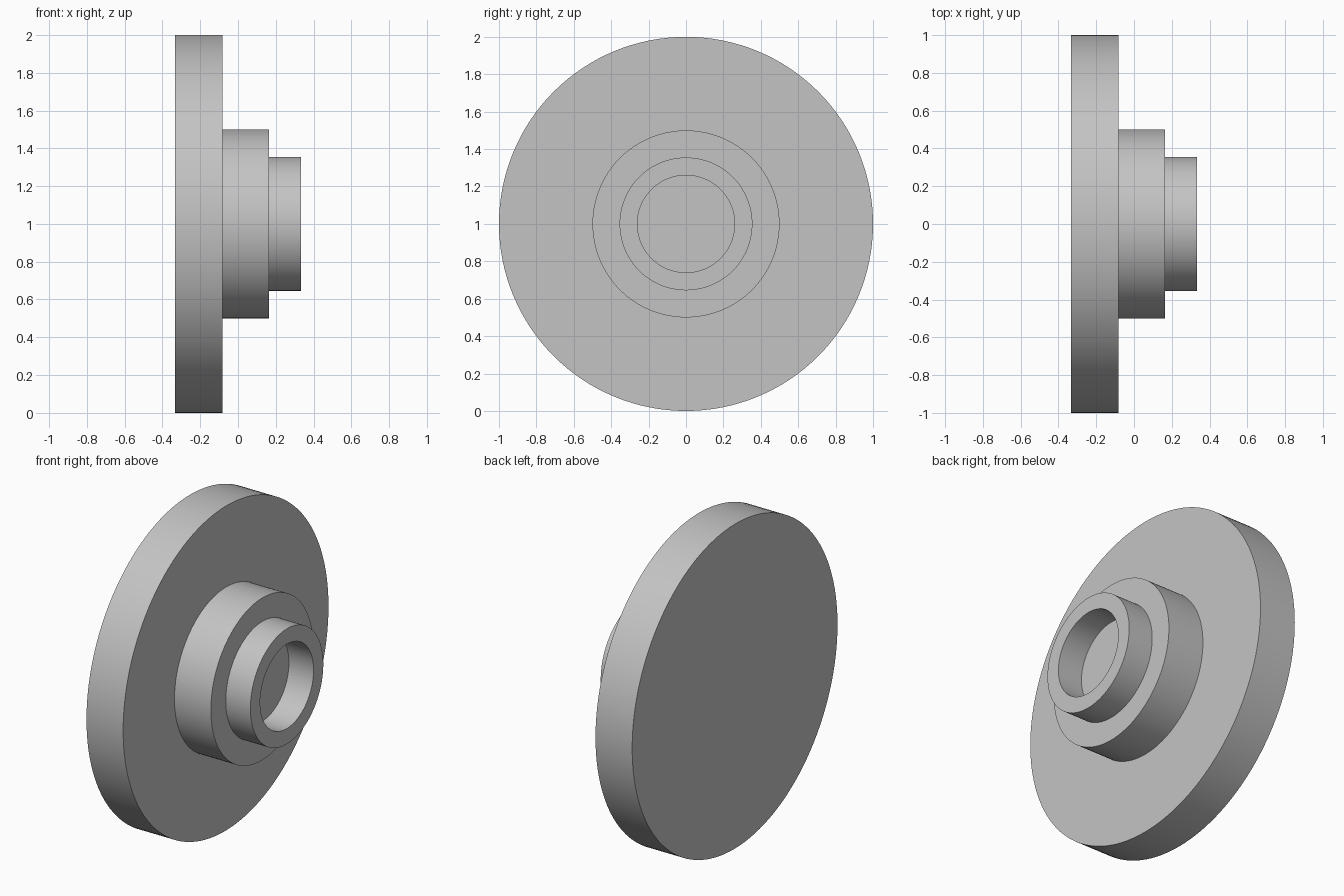
import bpy
import bmesh
import math
from mathutils import Matrix

cube = bpy.data.objects.get("Cube")
if cube:
    bpy.data.objects.remove(cube, do_unlink=True)

# Single plain grey
grey = bpy.data.materials.new("light_grey")
grey.use_nodes = True
color = (0.55, 0.55, 0.55, 1.0)
grey.diffuse_color = color
grey.node_tree.nodes["Principled BSDF"].inputs["Base Color"].default_value = color

SEGMENTS = 128

# Stepped half profile: (position along x, radius), from back centre to recess floor
profile = [
    (-0.333, 0), (-0.333, 1.0),
    (-0.083, 1.0), (-0.083, 0.5),
    (0.165, 0.5), (0.165, 0.355),
    (0.333, 0.355), (0.333, 0.26),
    (0.165, 0.26), (0.165, 0),
]

# Spin the profile around the x axis
bm = bmesh.new()
verts = [bm.verts.new((x, 0, r)) for x, r in profile]
edges = [bm.edges.new(pair) for pair in zip(verts, verts[1:])]
bmesh.ops.spin(bm, geom=verts + edges, cent=(0, 0, 0), axis=(1, 0, 0),
               angle=math.tau, steps=SEGMENTS, use_duplicate=False)
bmesh.ops.remove_doubles(bm, verts=bm.verts, dist=0.0005)
bmesh.ops.transform(bm, matrix=Matrix.Translation((0, 0, 1)), verts=bm.verts)
bmesh.ops.recalc_face_normals(bm, faces=bm.faces)

mesh = bpy.data.meshes.new("stepped_flange")
bm.to_mesh(mesh)
bm.free()
mesh.materials.append(grey)
flange = bpy.data.objects.new("stepped_flange", mesh)
bpy.context.collection.objects.link(flange)

# Smooth round walls, sharp rims
bpy.ops.object.select_all(action="DESELECT")
flange.select_set(True)
bpy.context.view_layer.objects.active = flange
bpy.ops.object.shade_smooth_by_angle(angle=math.radians(30))
